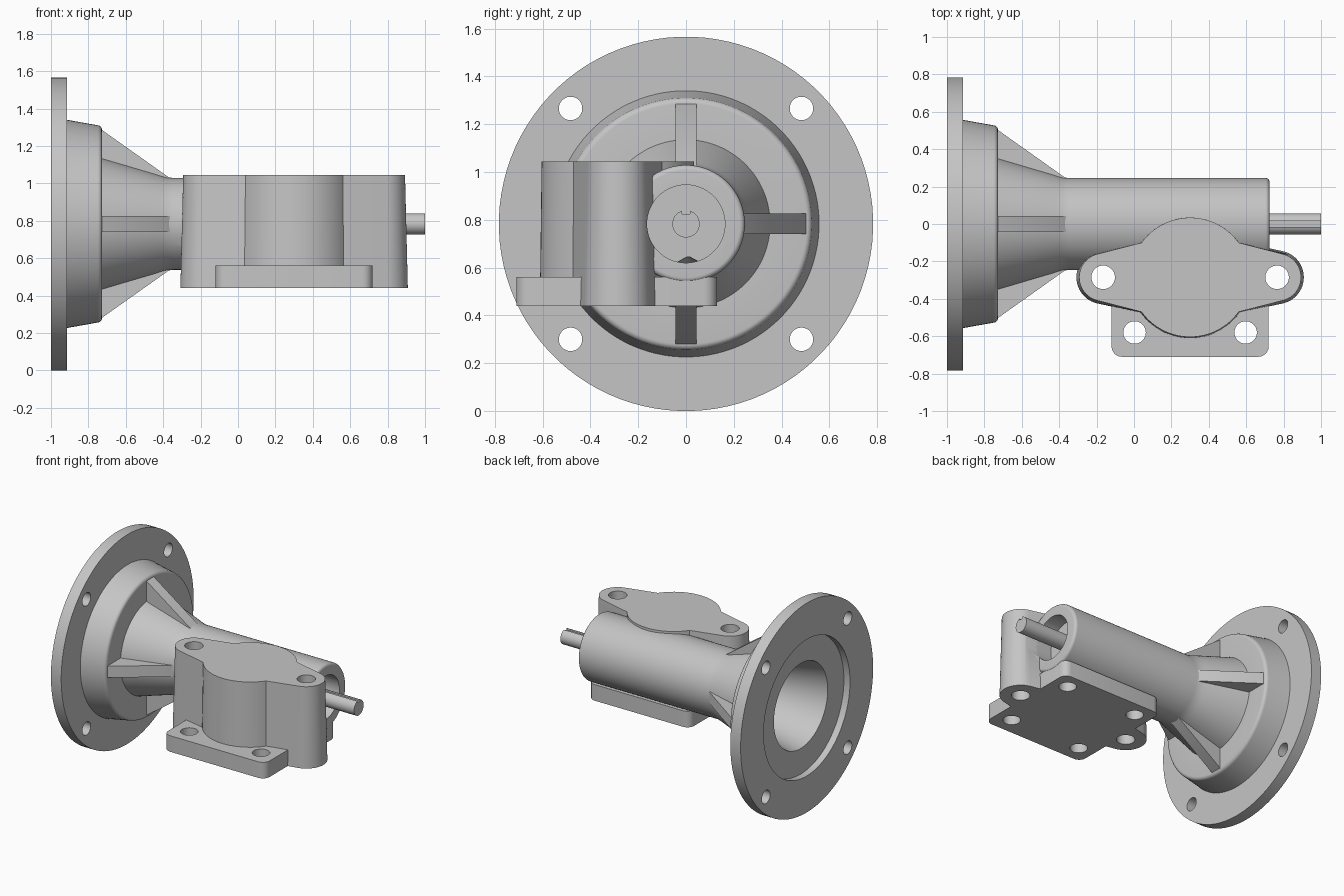
import bpy, bmesh, math
from mathutils import Matrix, Vector

if "Cube" in bpy.data.objects:
    bpy.data.objects.remove(bpy.data.objects["Cube"], do_unlink=True)

AXIS_Z = 0.783            # height of the shaft axis
CX, CY = 0.30, -0.285     # centre of the pump body
BASE_Z, TOP_Z = 0.44, 1.045

metal = bpy.data.materials.new("cast grey")
metal.use_nodes = True
GREY = (0.56, 0.56, 0.56, 1.0)
metal.diffuse_color = GREY
bsdf = next(n for n in metal.node_tree.nodes if n.type == 'BSDF_PRINCIPLED')
bsdf.inputs["Base Color"].default_value = GREY
bsdf.inputs["Roughness"].default_value = 0.5


def finish(bm, name):
    bmesh.ops.recalc_face_normals(bm, faces=bm.faces[:])
    mesh = bpy.data.meshes.new(name)
    bm.to_mesh(mesh)
    bm.free()
    mesh.materials.append(metal)
    obj = bpy.data.objects.new(name, mesh)
    bpy.context.scene.collection.objects.link(obj)
    return obj


def loft(rings, name, bevel=None):
    """Solid through a list of rings of equal point count."""
    bm = bmesh.new()
    rows = [[bm.verts.new(p) for p in ring] for ring in rings]
    n = len(rows[0])
    for a, b in zip(rows, rows[1:]):
        for i in range(n):
            j = (i + 1) % n
            bm.faces.new((a[i], a[j], b[j], b[i]))
    bm.faces.new(rows[0])
    bm.faces.new(rows[-1])
    if bevel:
        corners, width = bevel
        edges = [bm.edges.get((rows[0][i], rows[1][i])) for i in corners]
        bmesh.ops.bevel(bm, geom=edges, offset=width, segments=6,
                        profile=0.5, affect='EDGES')
    return finish(bm, name)


def lathe(profile, name, n=96):
    """Revolve (x, radius) points around the shaft axis."""
    turn = [2 * math.pi * (i + 0.5) / n for i in range(n)]
    return loft([[(x, r * math.cos(a), AXIS_Z + r * math.sin(a)) for a in turn]
                 for x, r in profile], name)


def post(x, y, r, z0, z1, name, tip=0.0):
    """Upright round pin, optionally with a drill point."""
    turn = [2 * math.pi * i / 40 for i in range(40)]
    levels = [(z0, r), (z1, r)] + ([(z1 + tip, r * 0.1)] if tip else [])
    return loft([[(x + q * math.cos(a), y + q * math.sin(a), z) for a in turn]
                 for z, q in levels], name)


def cut(obj, cutters):
    for c in cutters:
        mod = obj.modifiers.new("cut", 'BOOLEAN')
        mod.operation = 'DIFFERENCE'
        mod.solver = 'EXACT'
        mod.object = c
    bpy.context.view_layer.update()
    deps = bpy.context.evaluated_depsgraph_get()
    mesh = bpy.data.meshes.new_from_object(obj.evaluated_get(deps))
    obj.modifiers.clear()
    obj.data = mesh


def box(x0, x1, y0, y1, z0, z1, name, bevel=None):
    pts = [(x0, y0), (x1, y0), (x1, y1), (x0, y1)]
    return loft([[(x, y, z) for x, y in pts] for z in (z0, z1)], name, bevel)


# Housing: flange, drum, cone and tube in one turned profile
def fillet(x, r, rad):
    return [(x - rad + rad * math.sin(t), r - rad + rad * math.cos(t))
            for t in (math.radians(a) for a in range(0, 91, 15))]

housing = lathe([(-1.0, 0.783), (-0.915, 0.783), (-0.915, 0.557)]
                + fillet(-0.727, 0.528, 0.025)
                + [(-0.727, 0.352), (-0.44, 0.268), (-0.41, 0.258),
                   (-0.38, 0.25), (-0.35, 0.246)]
                + fillet(0.725, 0.246, 0.022), "housing")

# Pump body outline: round middle with two tapered lugs
def outline(d, z):
    slope, join, r_lug, r_mid, reach = 76.5, 35.4, 0.128 + d, 0.319 + d * 0.5, 0.465
    pts = []
    def arc(cx, r, a0, a1, n):
        for i in range(n + 1):
            a = math.radians(a0 + (a1 - a0) * i / n)
            pts.append((CX + cx + r * math.cos(a), CY + r * math.sin(a), z))
    arc(reach, r_lug, -slope, slope, 24)
    arc(0, r_mid, join, 180 - join, 32)
    arc(-reach, r_lug, 180 - slope, 180 + slope, 24)
    arc(0, r_mid, 180 + join, 360 - join, 32)
    return pts

pump_body = loft([outline(0.015, BASE_Z), outline(0.0, TOP_Z)], "pump_body",
                 )

# Mounting plate under the body
base_plate = box(-0.12, 0.72, -0.71, 0.13, BASE_Z, 0.56, "base_plate",
                 (range(4), 0.055))

# Drive shaft with keyway
shaft = lathe([(0.5, 0.057), (1.0, 0.057)], "shaft", 48)

# Cutters
cavity = lathe([(-1.1, 0.51), (-0.95, 0.51), (-0.95, 0.318), (-0.4, 0.2), (-0.1, 0.2)], "cavity_cutter")
end_bore = lathe([(0.6, 0.163), (1.2, 0.163)], "end_bore_cutter")
lug_holes = [post(CX + s * 0.465, CY, 0.063, 0.3, 1.2, "lug_hole_cutter") for s in (-1, 1)]
front_holes = [post(x, -0.58, 0.06, 0.3, 0.9, "plate_hole_cutter") for x in (0.003, 0.597)]
rear_holes = [post(x, 0.01, 0.06, 0.3, 0.615, "blind_hole_cutter", 0.03) for x in (0.003, 0.597)]
flange_holes = []
for k in range(4):
    a = math.radians(45 + 90 * k)
    y, z = 0.683 * math.cos(a), 0.683 * math.sin(a)
    hole = lathe([(-1.1, 0.049), (-0.85, 0.049)], "flange_hole_cutter", 40)
    hole.data.transform(Matrix.Translation((0, y, z)))
    flange_holes.append(hole)
keyway = box(0.5, 1.1, -0.016, 0.016, AXIS_Z + 0.042, AXIS_Z + 0.1, "keyway_cutter")

cut(housing, [cavity, end_bore] + flange_holes + lug_holes + rear_holes)
cut(pump_body, [cavity, end_bore] + lug_holes)
cut(base_plate, lug_holes + front_holes + rear_holes)
cut(shaft, [keyway])

for c in [cavity, end_bore, keyway] + lug_holes + front_holes + rear_holes + flange_holes:
    bpy.data.objects.remove(c, do_unlink=True)

# Four stiffening ribs between drum face and tube
parts = [housing, pump_body, base_plate, shaft]
for k, side in enumerate(("top", "front", "bottom", "back")):
    tri = [(-0.74, 0.30), (-0.74, 0.505), (-0.727, 0.502), (-0.36, 0.242), (-0.36, 0.225)]
    rib = loft([[(x, w, r) for x, r in tri] for w in (-0.043, 0.043)], "rib_" + side)
    rib.data.transform(Matrix.Translation((0, 0, AXIS_Z)) @ Matrix.Rotation(k * math.pi / 2, 4, 'X'))
    parts.append(rib)

# Smooth shading with sharp edges kept
bpy.ops.object.select_all(action='DESELECT')
for p in parts:
    p.select_set(True)
bpy.context.view_layer.objects.active = housing
bpy.ops.object.shade_smooth_by_angle(angle=math.radians(28))
